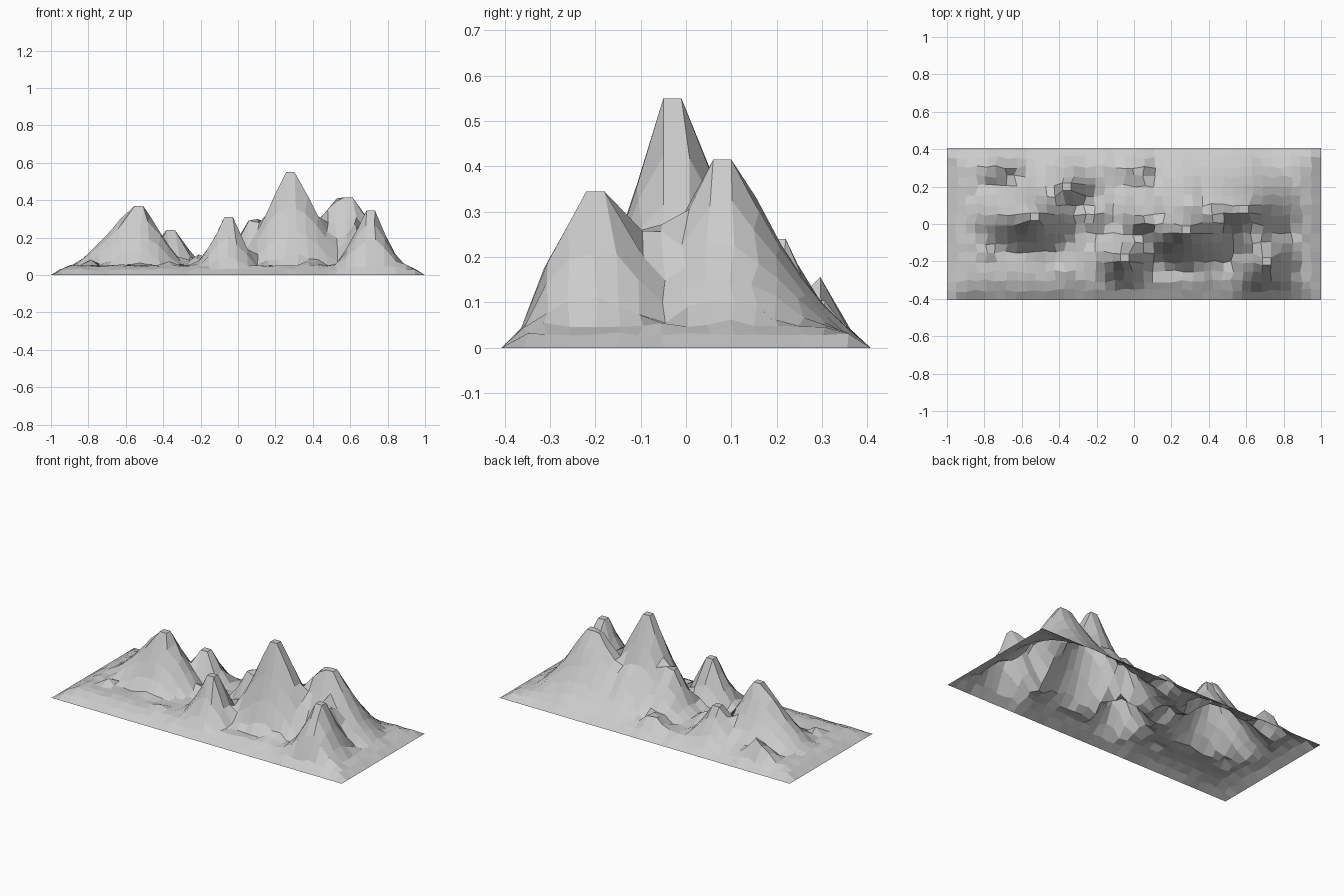
import bpy
import bmesh
import math
import random

random.seed(4)

default_cube = bpy.data.objects.get("Cube")
if default_cube:
    bpy.data.objects.remove(default_cube, do_unlink=True)

HALF_X, HALF_Y = 1.0, 0.407
COLUMNS, ROWS = 38, 16
STEP_X = 2 * HALF_X / COLUMNS
STEP_Y = 2 * HALF_Y / ROWS
SHARPNESS = 1.75

# Summits: centre x, centre y, height, then reach to left, right, front, back
PEAKS = {
    "main_peak": (0.28, -0.03, 0.55, 0.4, 0.44, 0.27, 0.33),
    "rear_peak": (0.59, 0.08, 0.415, 0.65, 0.42, 0.33, 0.36),
    "front_peak": (0.71, -0.2, 0.345, 0.28, 0.25, 0.3, 0.32),
    "middle_peak": (-0.05, -0.18, 0.31, 0.27, 0.24, 0.23, 0.24),
    "west_peak": (-0.53, 0.04, 0.37, 0.5, 0.36, 0.27, 0.32),
    "west_shoulder": (-0.36, 0.2, 0.24, 0.3, 0.28, 0.2, 0.22),
}
HILLS = {
    "main_ridge": (0.08, 0.02, 0.3, 0.27, 0.6, 0.2, 0.34),
    "east_saddle": (0.65, -0.07, 0.29, 0.25, 0.24, 0.25, 0.25),
    "back_slope": (0.3, 0.12, 0.25, 0.4, 0.55, 0.2, 0.32),
    "valley_pass": (-0.2, 0.04, 0.11, 0.25, 0.25, 0.18, 0.25),
    "west_foot": (-0.55, -0.07, 0.13, 0.28, 0.28, 0.2, 0.2),
    "corner_hill": (-0.7, 0.3, 0.16, 0.25, 0.2, 0.2, 0.14),
    "back_mound": (0.04, 0.29, 0.12, 0.25, 0.12, 0.2, 0.14),
    "centre_rock": (-0.38, -0.25, 0.08, 0.17, 0.17, 0.09, 0.15),
    "west_rock": (-0.65, -0.25, 0.07, 0.12, 0.12, 0.08, 0.12),
    "side_rock": (-0.78, -0.14, 0.09, 0.14, 0.12, 0.1, 0.12),
    "east_rock": (0.37, -0.28, 0.09, 0.18, 0.18, 0.09, 0.18),
}
ALL_FORMS = list(PEAKS.values()) + list(HILLS.values())


def form_height(x, y, form):
    """Concave cone with a small level top and four separate reaches."""
    cx, cy, top, left, right, front, back = form
    dx, dy = x - cx, y - cy
    u = dx / (right if dx > 0 else left)
    v = dy / (back if dy > 0 else front)
    t = min(1, math.hypot(u, v))
    return min(top, 1.2 * top * (1 - t) ** SHARPNESS)


def terrain_height(x, y):
    edge = max(0, min(HALF_X - abs(x), HALF_Y - abs(y)))
    ground = min(0.05, edge * 0.55)
    limit = edge * 0.9 + max(0, edge - 0.06) * 3
    return min(limit, max([ground] + [form_height(x, y, f) for f in ALL_FORMS]))


# Regular sheet, with the inner points loosened
bm = bmesh.new()
grid = []
for i in range(COLUMNS + 1):
    column = []
    for j in range(ROWS + 1):
        x, y = -HALF_X + i * STEP_X, -HALF_Y + j * STEP_Y
        if 0 < i < COLUMNS and 0 < j < ROWS:
            x += random.uniform(-0.18, 0.18) * STEP_X
            y += random.uniform(-0.18, 0.18) * STEP_Y
        column.append(bm.verts.new((x, y, 0)))
    grid.append(column)

for i in range(COLUMNS):
    for j in range(ROWS):
        bm.faces.new((grid[i][j], grid[i + 1][j], grid[i + 1][j + 1], grid[i][j + 1]))

# Raise the landscape, with slight roughness on low ground
for vert in bm.verts:
    z = terrain_height(vert.co.x, vert.co.y)
    if 0.02 < z < 0.2:
        z += random.uniform(-0.005, 0.005)
    vert.co.z = z

# Gather one cell around every summit to make its level cap
for cx, cy, top, *reach in PEAKS.values():
    i = int((cx + HALF_X) / STEP_X)
    j = int((cy + HALF_Y) / STEP_Y)
    for a in (0, 1):
        for b in (0, 1):
            grid[i + a][j + b].co = (cx + (a - 0.5) * 0.045, cy + (b - 0.5) * 0.04, top)

bm.normal_update()
mesh = bpy.data.meshes.new("mountain_terrain")
bm.to_mesh(mesh)
bm.free()

# Plain stone grey
stone = bpy.data.materials.new("stone_grey")
stone.use_nodes = True
colour = (0.6, 0.6, 0.6, 1)
stone.diffuse_color = colour
stone.node_tree.nodes["Principled BSDF"].inputs["Base Color"].default_value = colour
mesh.materials.append(stone)

terrain = bpy.data.objects.new("mountain_terrain", mesh)
bpy.context.collection.objects.link(terrain)
